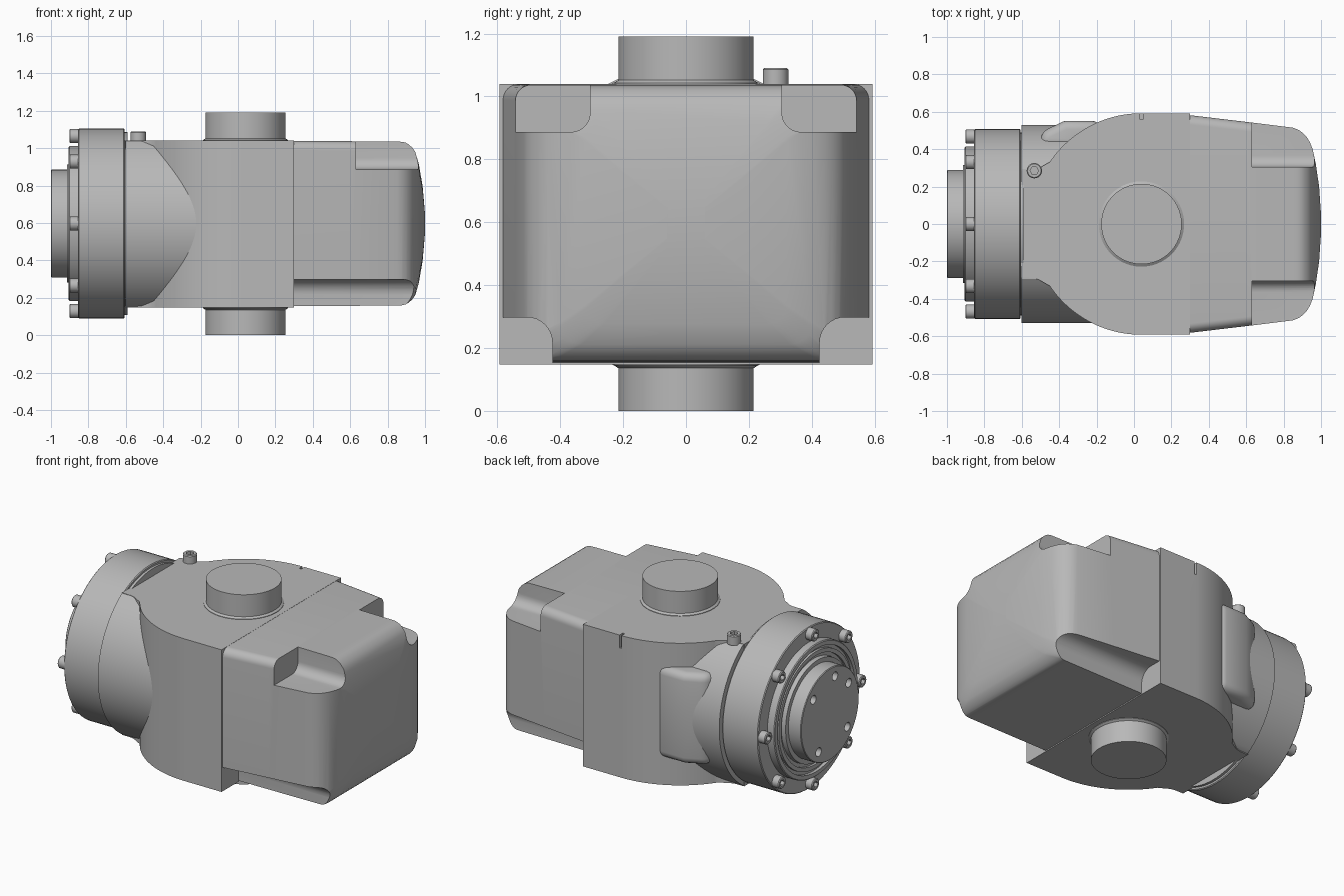
import bpy, bmesh
from math import sin, cos, pi, sqrt, radians
from mathutils import Vector

if "Cube" in bpy.data.objects:
    bpy.data.objects.remove(bpy.data.objects["Cube"], do_unlink=True)

ZC = 0.597                 # height of the horizontal axis
Z0, Z1 = 0.148, 1.04       # underside and top of the body
XC = 0.04                  # position of the vertical shaft

grey = bpy.data.materials.new("cast_grey")
grey.use_nodes = True
grey.diffuse_color = (0.48, 0.48, 0.48, 1)
grey.node_tree.nodes["Principled BSDF"].inputs["Base Color"].default_value = grey.diffuse_color


def make(name, rings, caps=True):
    """Skin closed rings of points into a solid."""
    bm = bmesh.new()
    loops = [[bm.verts.new(p) for p in ring] for ring in rings]
    n = len(loops[0])
    for a, b in zip(loops, loops[1:]):
        for i in range(n):
            j = (i + 1) % n
            bm.faces.new((a[i], a[j], b[j], b[i]))
    if caps:
        bm.faces.new(loops[0])
        bm.faces.new(loops[-1])
    bmesh.ops.recalc_face_normals(bm, faces=bm.faces)
    mesh = bpy.data.meshes.new(name)
    bm.to_mesh(mesh)
    bm.free()
    mesh.materials.append(grey)
    ob = bpy.data.objects.new(name, mesh)
    bpy.context.collection.objects.link(ob)
    return ob


def place(axis, u, v, w):
    return Vector((w, u, v)) if axis == "x" else Vector((u, v, w))


def prism(name, pts, axis, a, b):
    return make(name, [[place(axis, u, v, w) for u, v in pts] for w in (a, b)])


def circle(cu, cv, r, n=64):
    return [(cu + r * cos(2 * pi * i / n), cv + r * sin(2 * pi * i / n)) for i in range(n)]


def lathe(name, profile, axis, cu, cv, n=96):
    return make(name, [[place(axis, u, v, w) for u, v in circle(cu, cv, r, n)] for w, r in profile])


def activate(ob):
    bpy.ops.object.select_all(action="DESELECT")
    ob.select_set(True)
    bpy.context.view_layer.objects.active = ob


def cut(ob, cutters):
    for c in cutters:
        c.hide_render = True
        mod = ob.modifiers.new("cut", "BOOLEAN")
        mod.operation, mod.solver, mod.object = "DIFFERENCE", "EXACT", c
        activate(ob)
        bpy.ops.object.modifier_apply(modifier=mod.name)
        bpy.data.objects.remove(c, do_unlink=True)


def smooth(ob, angle=30):
    activate(ob)
    bpy.ops.object.shade_smooth_by_angle(angle=radians(angle))


# Body: half-round slab narrowing towards the flange
R = 0.592
half = [(0.30, R), (XC, R)]
for i in range(1, 29):
    t = radians(90 + i * 2)
    half.append((XC + R * cos(t), R * sin(t)))
half += [(-0.485, 0.312), (-0.51, 0.297), (-0.54, 0.288), (-0.605, 0.286)]
body = prism("body", half + [(x, -y) for x, y in reversed(half)], "z", Z0, Z1)
slot = prism("slot_cutter", [(0.033, 0.56), (0.047, 0.56), (0.047, 0.7), (0.033, 0.7)], "z", 0.96, 1.2)
cut(body, [slot])
smooth(body)

# Neck: horizontal cylinder trimmed to the slab height
ring = [(y, min(max(z, Z0 + 0.001), Z1 - 0.001)) for y, z in circle(0, ZC, 0.53, 128)]
smooth(prism("neck", ring, "x", -0.602, 0.0))

# Rounded pad on the back of the neck
pad = prism("neck_pad", [(-0.50, 0.40), (-0.18, 0.40), (-0.18, 0.552), (-0.37, 0.552), (-0.50, 0.49)],
            "z", 0.32, 0.89)
bevel = pad.modifiers.new("round", "BEVEL")
bevel.width, bevel.segments = 0.045, 4
activate(pad)
bpy.ops.object.modifier_apply(modifier="round")
smooth(pad, 40)

# Vertical shaft through the body
smooth(lathe("vertical_shaft", [(0, 0.215), (1.19, 0.215)], "z", XC, 0))
for name, z, d in (("upper_shaft_fillet", Z1, 1), ("lower_shaft_fillet", Z0, -1)):
    smooth(lathe(name, [(z - d * 0.01, 0.228), (z + d * 0.003, 0.228), (z + d * 0.012, 0.215)], "z", XC, 0))

# Flange with stepped and grooved face
smooth(lathe("flange", [(-0.59, 0.49), (-0.606, 0.49), (-0.606, 0.502), (-0.611, 0.507), (-0.85, 0.507),
                        (-0.855, 0.502), (-0.855, 0.415), (-0.90, 0.415), (-0.905, 0.41), (-0.905, 0.385),
                        (-0.885, 0.385), (-0.885, 0.365), (-0.90, 0.365), (-0.90, 0.34), (-0.885, 0.34),
                        (-0.885, 0.318), (-0.913, 0.316), (-0.913, 0.28)], "x", 0, ZC))

# Output hub with bolt holes in its face
hub = lathe("output_hub", [(-0.88, 0.288), (-0.996, 0.288), (-1.0, 0.284)], "x", 0, ZC)
holes = []
for deg in (13, 56, 130, 210, 313):
    t = radians(deg)
    holes.append(prism("hole_cutter", circle(-0.225 * sin(t), ZC + 0.225 * cos(t), 0.027, 20), "x", -1.1, -0.95))
cut(hub, holes)
smooth(hub)


def socket_screw(name, axis, cu, cv, base, top, r):
    """Round head with a hexagonal recess."""
    d = 1 if top > base else -1
    head = lathe(name, [(base - d * 0.01, r), (top - d * 0.005, r), (top, r - 0.005)], axis, cu, cv, 24)
    recess = prism("recess_cutter", circle(cu, cv, r * 0.55, 6), axis, top - d * 0.025, top + d * 0.05)
    cut(head, [recess])
    smooth(head)


for i in range(8):
    t = i * pi / 4
    socket_screw(f"flange_bolt_{i + 1}", "x", 0.468 * sin(t), ZC + 0.468 * cos(t), -0.855, -0.902, 0.037)
socket_screw("top_plug", "z", -0.533, 0.285, Z1, 1.09, 0.041)


# Motor cover: rounded sections tapering to a bulged end
def section(x, w, h, r, n=8):
    pts = []
    for k, (sy, sz) in enumerate(((1, 1), (-1, 1), (-1, -1), (1, -1))):
        for i in range(n + 1):
            t = (k + i / n) * pi / 2
            y = sy * (w - r) + r * cos(t)
            z = sz * (h - r) + r * sin(t)
            ramp = min(max((x - 0.85) / 0.12, 0), 1)
            pts.append(Vector((x - ramp * (0.045 * (z / 0.44) ** 2 + 0.012 * (y / 0.45) ** 2), y, ZC + z)))
    return pts


stations = [(0.295, 0.582, 0.442, 0.05), (0.60, 0.546, 0.44, 0.05), (0.85, 0.515, 0.438, 0.055),
            (0.90, 0.503, 0.437, 0.06), (0.935, 0.487, 0.432, 0.065), (0.96, 0.467, 0.422, 0.07),
            (0.977, 0.44, 0.407, 0.07), (0.988, 0.40, 0.385, 0.07), (0.994, 0.32, 0.32, 0.06),
            (0.998, 0.2, 0.2, 0.04), (1.0, 0.06, 0.06, 0.012)]
cover = make("motor_cover", [section(*s) for s in stations])


def notch(side, y0, z_edge, up, r, x0):
    """Corner cutter with a rounded inner edge."""
    pts = [(side * 0.8, z_edge), (side * 0.8, z_edge + up * 0.5), (side * y0, z_edge + up * 0.5)]
    for i in range(9):
        t = i / 8 * pi / 2
        pts.append((side * (y0 + r - r * cos(t)), z_edge + up * (r - r * sin(t))))
    return prism("notch_cutter", pts, "x", x0, 1.3)


cut(cover, [notch(s, 0.305, 0.887, 1, 0.06, 0.63) for s in (1, -1)]
    + [notch(s, 0.425, 0.298, -1, 0.08, 0.2) for s in (1, -1)])
smooth(cover)
